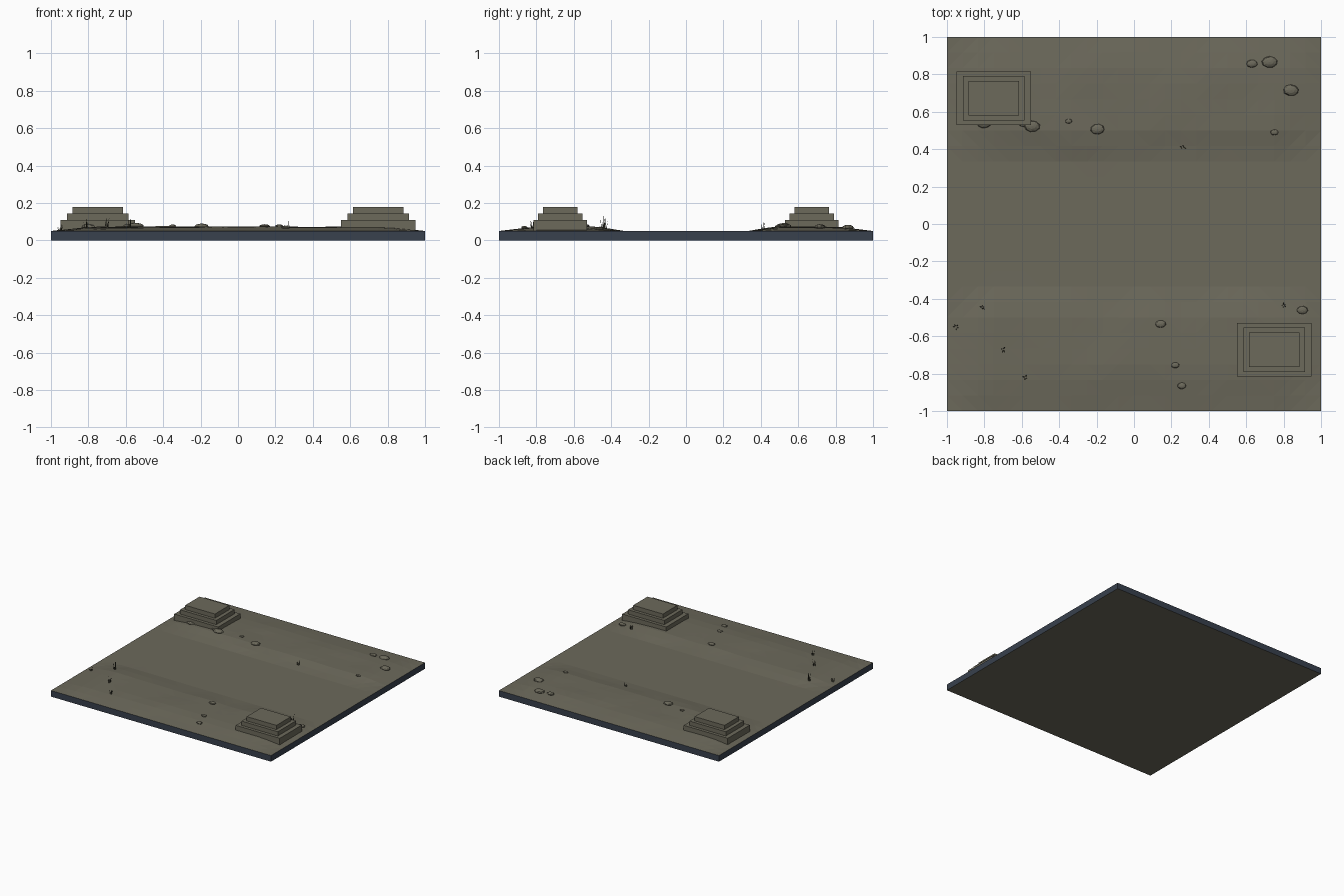
import bpy, bmesh, math, random
from mathutils import Vector, noise

if "Cube" in bpy.data.objects:
    bpy.data.objects.remove(bpy.data.objects["Cube"])

random.seed(4)


def material(name, rgb):
    m = bpy.data.materials.new(name)
    m.diffuse_color = (*rgb, 1)
    m.use_nodes = True
    m.node_tree.nodes["Principled BSDF"].inputs["Base Color"].default_value = m.diffuse_color
    return m


EARTH = material("olive_earth", (0.150, 0.142, 0.105))
STONE = material("olive_stone", (0.150, 0.142, 0.105))
SIDE = material("slate_side", (0.040, 0.052, 0.075))
GRASS = material("dark_grass", (0.055, 0.055, 0.035))


def finish(bm, name, mats):
    mesh = bpy.data.meshes.new(name)
    bm.normal_update()
    bm.to_mesh(mesh)
    bm.free()
    for m in mats:
        mesh.materials.append(m)
    obj = bpy.data.objects.new(name, mesh)
    bpy.context.collection.objects.link(obj)
    return obj


def smoothstep(a, b, t):
    t = min(1, max(0, (t - a) / (b - a)))
    return t * t * (3 - 2 * t)


def ground(x, y):
    """Flat valley with a raised bank on each side, fading to the rim."""
    n = noise.noise(Vector((x * 4, y * 4, 1.7)))
    bank = smoothstep(0.33, 0.52, abs(y) + 0.03 * n)
    rim = min(1, (1 - abs(y)) / 0.2) * min(1, (1 - abs(x)) / 0.2)
    return 0.05 + max(0, rim) * bank * (0.022 + 0.006 * n)


# Ground slab: relief on top, straight walls, flat underside
N = 24
bm = bmesh.new()
bmesh.ops.create_grid(bm, x_segments=N, y_segments=N, size=1)
for v in bm.verts:
    v.co.z = ground(v.co.x, v.co.y)
bmesh.ops.triangulate(bm, faces=bm.faces[:])
rim_edges = [e for e in bm.edges if e.is_boundary]
walls = bmesh.ops.extrude_edge_only(bm, edges=rim_edges)["geom"]
for v in (g for g in walls if isinstance(g, bmesh.types.BMVert)):
    v.co.z = 0
bmesh.ops.holes_fill(bm, edges=[e for e in bm.edges if e.is_boundary], sides=0)
bmesh.ops.recalc_face_normals(bm, faces=bm.faces[:])
for f in bm.faces:
    f.material_index = 1 if abs(f.normal.z) < 0.3 else 0
slab = finish(bm, "ground_slab", [EARTH, SIDE])

# Stepped platforms in two opposite corners
TIERS = [(0.200, 0.143, 0.05, 0.108), (0.165, 0.118, 0.108, 0.143),
         (0.135, 0.093, 0.143, 0.178)]
for s, label in ((1, "front"), (-1, "back")):
    for i, (hx, hy, z0, z1) in enumerate(TIERS):
        bm = bmesh.new()
        bmesh.ops.create_cube(bm, size=1)
        for v in bm.verts:
            v.co = (s * 0.75 + v.co.x * 2 * hx, -s * 0.672 + v.co.y * 2 * hy,
                    z1 if v.co.z > 0 else z0)
        finish(bm, f"{label}_platform_step_{i + 1}", [STONE])

# Flattened pebbles: x, y, radius
ROCKS = [(0.63, 0.857, 0.030), (0.725, 0.866, 0.042), (0.84, 0.715, 0.042),
         (0.75, 0.49, 0.021), (-0.195, 0.507, 0.038), (-0.35, 0.55, 0.018),
         (-0.545, 0.523, 0.042), (-0.80, 0.54, 0.038), (-0.59, 0.54, 0.028),
         (0.143, -0.535, 0.028), (0.22, -0.755, 0.022), (0.255, -0.865, 0.024),
         (0.90, -0.46, 0.030)]
for i, (x, y, r) in enumerate(ROCKS):
    bm = bmesh.new()
    bmesh.ops.create_uvsphere(bm, u_segments=9, v_segments=6, radius=r)
    turn = random.random()
    for v in bm.verts:
        a = math.atan2(v.co.y, v.co.x) + turn
        d = v.co.xy.length * random.uniform(0.95, 1.05)
        v.co = (x + d * math.cos(a), y + 0.72 * d * math.sin(a),
                ground(x, y) + 0.003 + v.co.z * 0.38)
    finish(bm, f"rock_{i + 1}", [STONE])

# Grass tufts: x, y, height of the tallest blade
TUFTS = [(-0.95, -0.55, 0.045), (-0.81, -0.445, 0.07), (-0.70, -0.67, 0.06),
         (-0.58, -0.82, 0.065), (0.26, 0.41, 0.06), (0.80, -0.435, 0.075)]
for i, (x, y, h) in enumerate(TUFTS):
    bm = bmesh.new()
    z = ground(x, y) - 0.004
    for k in range(5):
        a = k * math.tau / 5 + random.random()
        out = Vector((math.cos(a), math.sin(a), 0))
        side = Vector((-out.y, out.x, 0)) * 0.003
        height = h * (1 if k == 0 else random.uniform(0.5, 0.9))
        base = Vector((x, y, z)) + out * 0.005
        tip = base + out * random.uniform(0.004, 0.016) + Vector((0, 0, height))
        # each blade is a slim three-sided spike
        ring = [bm.verts.new(p) for p in (base - side, base + side, base + out * 0.004)]
        top = bm.verts.new(tip)
        for j in range(3):
            bm.faces.new((ring[j], ring[(j + 1) % 3], top))
        bm.faces.new(ring)
    bmesh.ops.recalc_face_normals(bm, faces=bm.faces[:])
    finish(bm, f"grass_tuft_{i + 1}", [GRASS])
